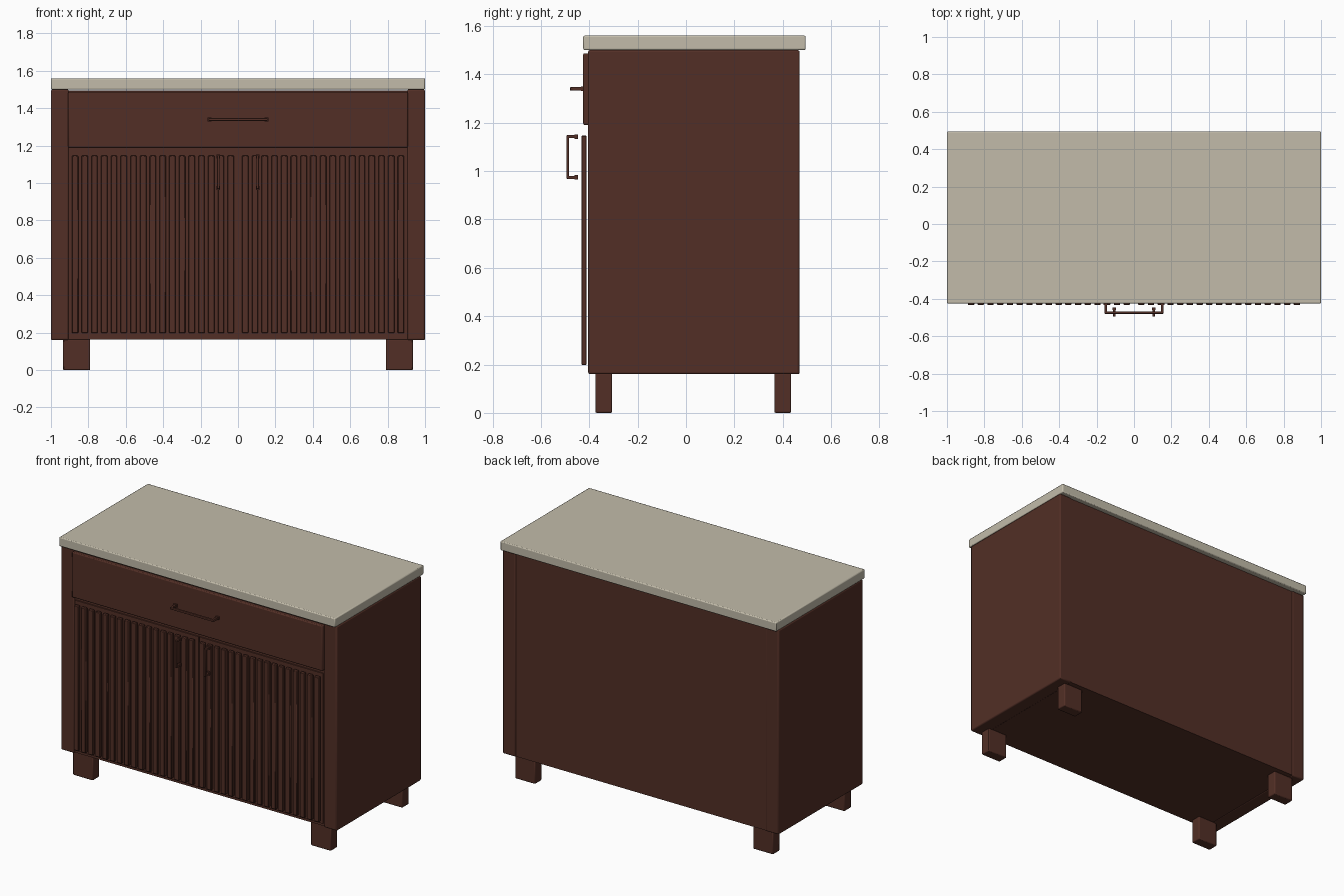
import bpy

default = bpy.data.objects.get("Cube")
if default:
    bpy.data.objects.remove(default, do_unlink=True)


def material(name, rgb):
    mat = bpy.data.materials.new(name)
    mat.use_nodes = True
    mat.diffuse_color = (*rgb, 1)
    mat.node_tree.nodes["Principled BSDF"].inputs["Base Color"].default_value = (*rgb, 1)
    return mat


WOOD = material("dark brown wood", (0.085, 0.028, 0.019))
STONE = material("pale beige stone", (0.54, 0.50, 0.40))


def box(name, x, y, z, mat=WOOD, bevel=0.0, segments=2):
    """Box spanning the given (low, high) ranges, with optional rounded edges."""
    spans = (x, y, z)
    bpy.ops.mesh.primitive_cube_add(size=1, location=[(a + b) / 2 for a, b in spans])
    obj = bpy.context.object
    obj.name = name
    obj.scale = [b - a for a, b in spans]
    bpy.ops.object.transform_apply(location=False, rotation=False, scale=True)
    obj.data.materials.append(mat)
    if bevel:
        mod = obj.modifiers.new("rounded edges", "BEVEL")
        mod.width = bevel
        mod.segments = segments
        bpy.ops.object.shade_smooth_by_angle()
    return obj


def side_range(side, inner, outer):
    return tuple(sorted((side * inner, side * outer)))


BODY_Y = (-0.405, 0.47)
BODY_Z = (0.16, 1.50)

# Worktop and carcass
box("worktop", (-1, 1), (-0.425, 0.495), (1.50, 1.56), STONE, 0.006)
box("carcass", (-0.91, 0.91), (-0.395, 0.466), (0.163, 1.495))

# Drawer front
box("drawer_front", (-0.908, 0.908), (-0.425, -0.395), (1.19, 1.487), WOOD, 0.006)

# Drawer handle: bar, two posts and their feet
box("drawer_handle_bar", (-0.158, 0.158), (-0.48, -0.467), (1.333, 1.347), WOOD, 0.003)

SLATS = 17
PITCH = 0.052
SLAT_WIDTH = 0.034

for side, label in ((1, "left"), (-1, "right")):
    # Side panel
    box(f"{label}_side_panel", side_range(side, 0.905, 1), BODY_Y, BODY_Z, WOOD, 0.008)

    # Legs
    for end, y in (("front", (-0.375, -0.305)), ("back", (0.365, 0.435))):
        box(f"{label}_{end}_leg", side_range(side, 0.79, 0.935), y, (0, 0.165), WOOD, 0.006)

    # Door with vertical slats
    box(f"{label}_door", side_range(side, 0.004, 0.898), (-0.403, -0.39), (0.18, 1.165))
    for i in range(SLATS):
        x = 0.022 + i * PITCH
        box(f"{label}_door_slat_{i + 1}", side_range(side, x, x + SLAT_WIDTH),
            (-0.433, -0.411), (0.198, 1.146), WOOD, 0.003, 1)

    # Drawer handle post and foot
    box(f"{label}_drawer_handle_post", side_range(side, 0.145, 0.158),
        (-0.47, -0.42), (1.333, 1.347))
    box(f"{label}_drawer_handle_foot", side_range(side, 0.142, 0.163),
        (-0.434, -0.42), (1.33, 1.35))

    # Door handle: bar, two posts and their feet
    box(f"{label}_door_handle_bar", side_range(side, 0.098, 0.112),
        (-0.495, -0.484), (0.968, 1.148), WOOD, 0.003)
    for end, z in (("lower", 0.974), ("upper", 1.142)):
        box(f"{label}_door_handle_{end}_post", side_range(side, 0.098, 0.112),
            (-0.487, -0.447), (z - 0.006, z + 0.006))
        box(f"{label}_door_handle_{end}_foot", side_range(side, 0.095, 0.115),
            (-0.46, -0.447), (z - 0.01, z + 0.01))
